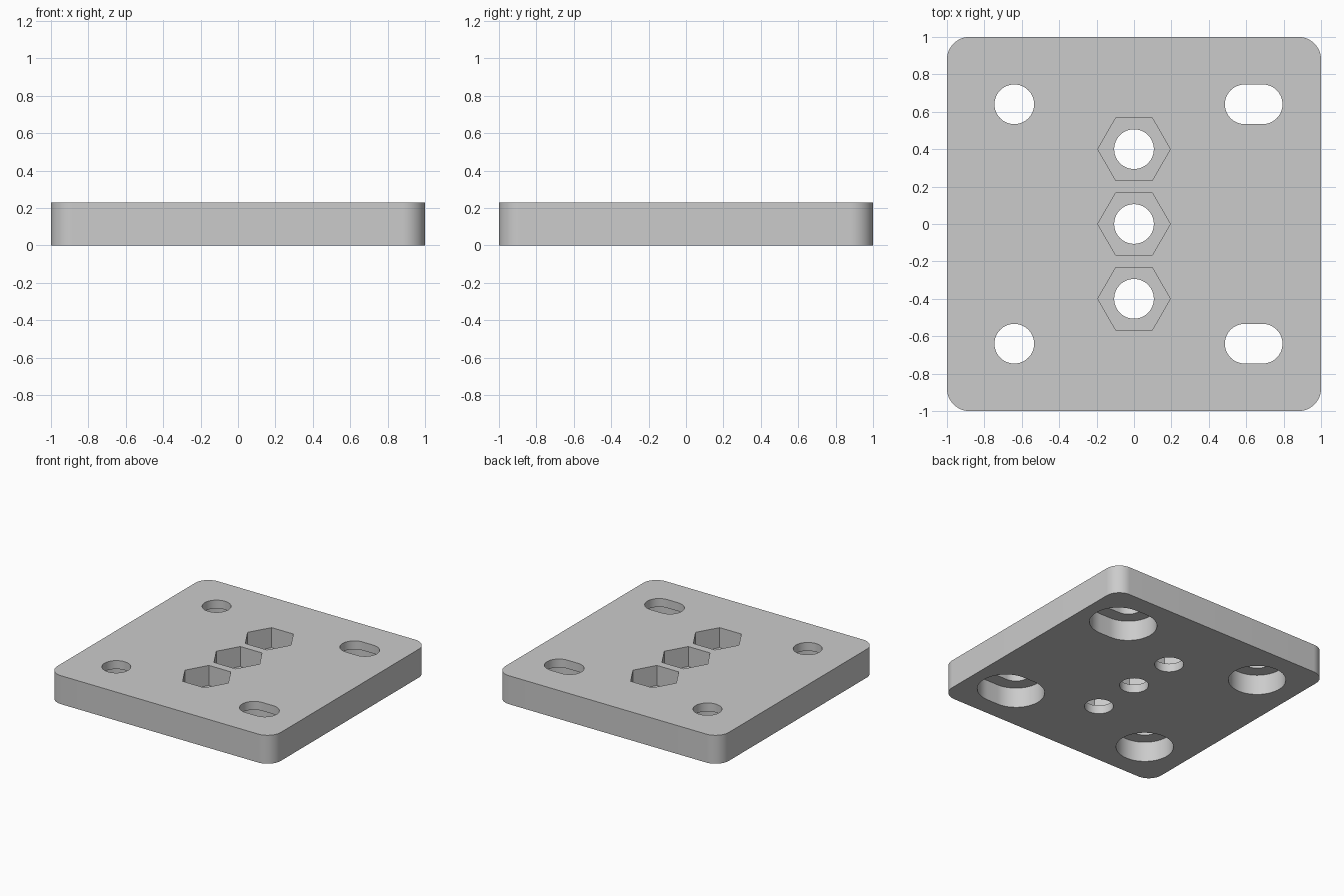
import bpy, bmesh, math

if "Cube" in bpy.data.objects:
    bpy.data.objects.remove(bpy.data.objects["Cube"], do_unlink=True)

THICK = 0.23     # plate thickness
WEB = 0.068      # material left under each recess
BORE = 0.106     # bolt hole radius
OVER = 0.1       # cutter overshoot


def rounded(r, dx=0.0, dy=0.0, seg=16):
    """Outline of a circle of radius r whose quarters are pushed apart by dx, dy."""
    pts = []
    for q, (sx, sy) in enumerate([(1, 1), (-1, 1), (-1, -1), (1, -1)]):
        for i in range(seg + 1):
            a = (q + i / seg) * math.pi / 2
            p = (sx * dx + r * math.cos(a), sy * dy + r * math.sin(a))
            if all(math.dist(p, o) > 1e-5 for o in pts):
                pts.append(p)
    return pts


def hexagon(r):
    return [(r * math.cos(k * math.pi / 3), r * math.sin(k * math.pi / 3)) for k in range(6)]


def prism(name, outline, x, y, z0, z1):
    """Extrude an outline from z0 to z1."""
    bm = bmesh.new()
    face = bm.faces.new([bm.verts.new((x + px, y + py, z0)) for px, py in outline])
    top = bmesh.ops.extrude_face_region(bm, geom=[face])["geom"]
    bmesh.ops.translate(bm, vec=(0, 0, z1 - z0),
                        verts=[v for v in top if isinstance(v, bmesh.types.BMVert)])
    bmesh.ops.recalc_face_normals(bm, faces=bm.faces)
    mesh = bpy.data.meshes.new(name)
    bm.to_mesh(mesh)
    bm.free()
    ob = bpy.data.objects.new(name, mesh)
    bpy.context.collection.objects.link(ob)
    return ob


# Plate with rounded corners
plate = prism("mounting_plate", rounded(0.12, 0.88, 0.88), 0, 0, 0, THICK)
cutters = []


def cut(name, outline, x, y, z0, z1):
    cutters.append(prism(name, outline, x, y, z0, z1))


# Corner holes: round on the right, slotted on the left, counterbored from below
for y in (-0.64, 0.64):
    for x, slot in ((-0.64, 0.0), (0.64, 0.048)):
        cut("bolt_hole", rounded(BORE, slot), x, y, -OVER, THICK + OVER)
        cut("counterbore", rounded(0.21, slot), x, y, -OVER, THICK - WEB)

# Centre row: hexagonal nut pockets from above with round holes through
for y in (-0.4, 0.0, 0.4):
    cut("nut_hole", rounded(BORE), 0, y, -OVER, THICK + OVER)
    cut("nut_pocket", hexagon(0.194), 0, y, WEB, THICK + OVER)

# Apply the cuts
bpy.ops.object.select_all(action='DESELECT')
bpy.context.view_layer.objects.active = plate
plate.select_set(True)
for c in cutters:
    mod = plate.modifiers.new("cut", 'BOOLEAN')
    mod.operation = 'DIFFERENCE'
    mod.solver = 'EXACT'
    mod.object = c
    bpy.ops.object.modifier_apply(modifier=mod.name)
for c in cutters:
    bpy.data.objects.remove(c, do_unlink=True)

# Grey finish
grey = bpy.data.materials.new("light_grey")
grey.use_nodes = True
colour = (0.6, 0.6, 0.6, 1.0)
grey.diffuse_color = colour
grey.node_tree.nodes["Principled BSDF"].inputs["Base Color"].default_value = colour
plate.data.materials.clear()
plate.data.materials.append(grey)
bpy.ops.object.shade_smooth_by_angle(angle=math.radians(30))
